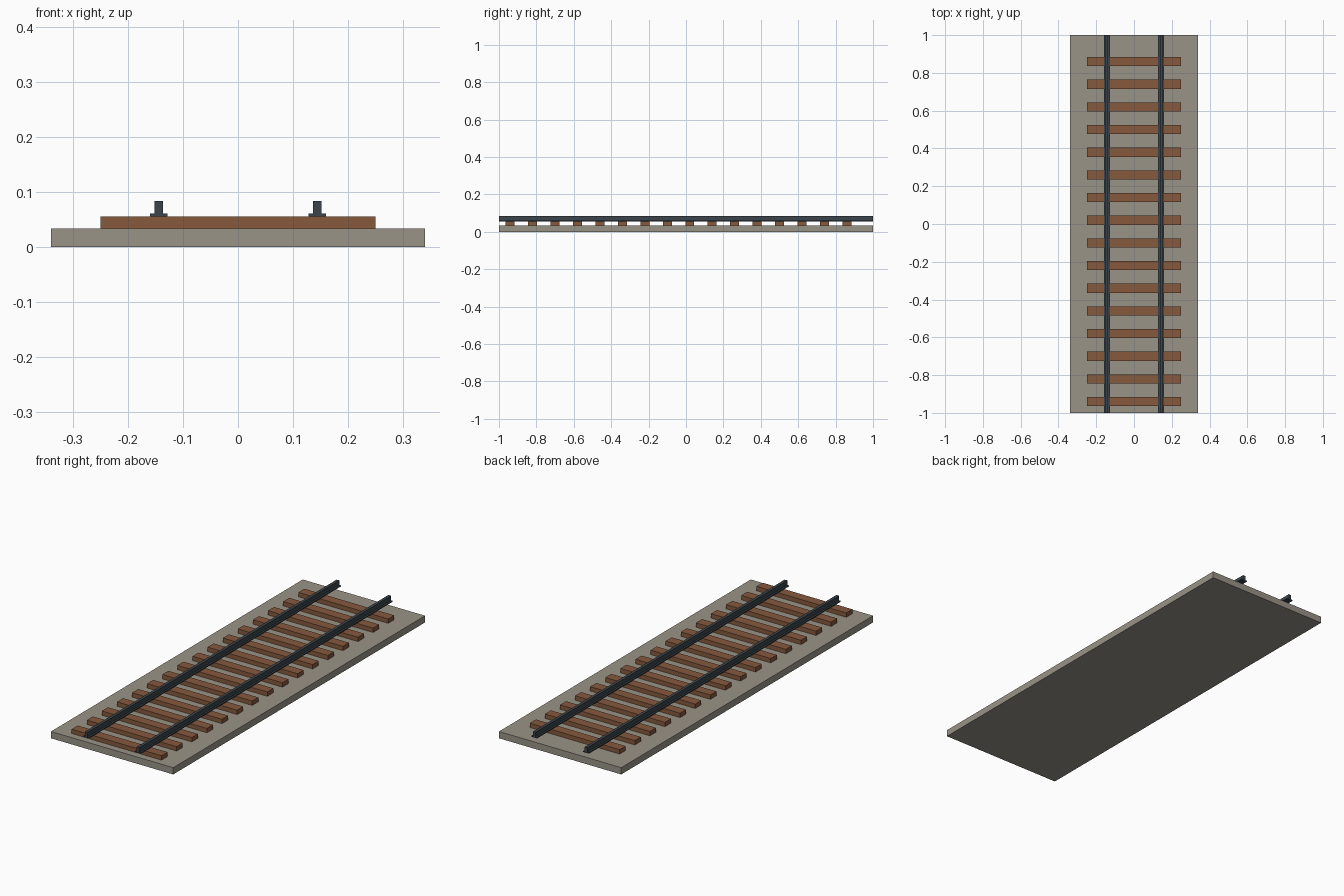
import bpy, bmesh

if "Cube" in bpy.data.objects:
    bpy.data.objects.remove(bpy.data.objects["Cube"])


def material(name, rgb):
    m = bpy.data.materials.new(name)
    m.diffuse_color = (*rgb, 1)
    m.use_nodes = True
    m.node_tree.nodes["Principled BSDF"].inputs["Base Color"].default_value = m.diffuse_color
    return m


stone = material("grey ballast", (0.32, 0.295, 0.245))
wood = material("brown wood", (0.24, 0.10, 0.047))
steel = material("dark steel", (0.044, 0.058, 0.072))


def box(name, x, y, z, mat):
    """Box from (min, max) ranges on each axis."""
    bm = bmesh.new()
    bmesh.ops.create_cube(bm, size=1)
    for v in bm.verts:
        v.co = [r[1] if c > 0 else r[0] for c, r in zip(v.co, (x, y, z))]
    return finish(name, bm, mat)


def finish(name, bm, mat):
    bmesh.ops.recalc_face_normals(bm, faces=bm.faces)
    me = bpy.data.meshes.new(name)
    bm.to_mesh(me)
    bm.free()
    me.materials.append(mat)
    ob = bpy.data.objects.new(name, me)
    bpy.context.collection.objects.link(ob)
    return ob


# Ballast bed
box("ballast_bed", (-0.34, 0.34), (-1, 1), (0, 0.034), stone)

# Sleepers
for i in range(16):
    y = -0.94 + 0.12 * i
    box(f"sleeper_{i + 1}", (-0.25, 0.25), (y - 0.024, y + 0.024), (0.034, 0.056), wood)

# Rails: wide foot with a narrow head, extruded along the track
half = [(0.016, 0.056), (0.016, 0.061), (0.0075, 0.061), (0.0075, 0.084)]
profile = half + [(-x, z) for x, z in reversed(half)]
for name, cx in (("left_rail", -0.144), ("right_rail", 0.144)):
    bm = bmesh.new()
    face = bm.faces.new([bm.verts.new((cx + x, -1, z)) for x, z in profile])
    ext = bmesh.ops.extrude_face_region(bm, geom=[face], use_keep_orig=True)
    moved = [g for g in ext["geom"] if isinstance(g, bmesh.types.BMVert)]
    bmesh.ops.translate(bm, verts=moved, vec=(0, 2, 0))
    finish(name, bm, steel)
